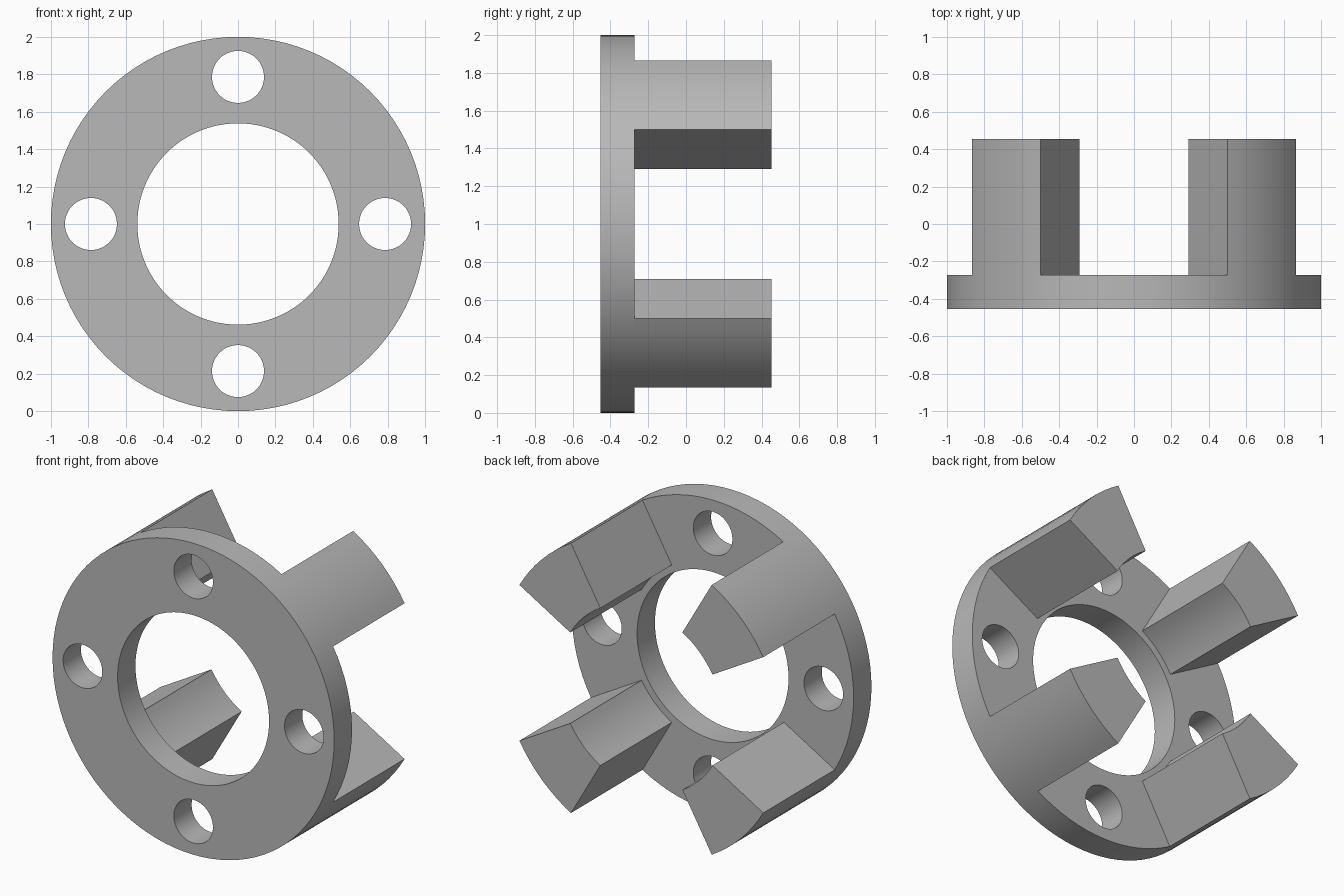
import bpy
import bmesh
from math import cos, sin, radians
from mathutils import Matrix, Vector

cube = bpy.data.objects.get("Cube")
if cube:
    bpy.data.objects.remove(cube, do_unlink=True)

FRONT, SHOULDER, BACK = -0.453, -0.272, 0.453
OUTER, BORE, JAW_INNER = 1.0, 0.538, 0.583
HOLE_RADIUS, HOLE_CIRCLE = 0.139, 0.786
CENTRE = Vector((0, 0, 1))

steel = bpy.data.materials.new("plain grey")
steel.use_nodes = True
grey = (0.48, 0.48, 0.48, 1)
steel.diffuse_color = grey
steel.node_tree.nodes["Principled BSDF"].inputs["Base Color"].default_value = grey


def arc(radius, start, end, steps, centre=(0, 0)):
    """Points on an arc in the x-z plane, angles in degrees."""
    angles = [radians(start + (end - start) * i / steps) for i in range(steps + 1)]
    return [(centre[0] + radius * cos(a), centre[1] + radius * sin(a)) for a in angles]


def prism(name, profile, y0, y1):
    """Extrude an x-z profile from y0 to y1."""
    bm = bmesh.new()
    face = bm.faces.new([bm.verts.new((x, y0, z)) for x, z in profile])
    top = bmesh.ops.extrude_face_region(bm, geom=[face])["geom"]
    moved = [v for v in top if isinstance(v, bmesh.types.BMVert)]
    bmesh.ops.translate(bm, verts=moved, vec=(0, y1 - y0, 0))
    bmesh.ops.recalc_face_normals(bm, faces=bm.faces)
    mesh = bpy.data.meshes.new(name)
    bm.to_mesh(mesh)
    bm.free()
    obj = bpy.data.objects.new(name, mesh)
    bpy.context.collection.objects.link(obj)
    mesh.materials.append(steel)
    obj.location = CENTRE
    return obj


def smooth(obj):
    bpy.ops.object.select_all(action="DESELECT")
    obj.select_set(True)
    bpy.context.view_layer.objects.active = obj
    bpy.ops.object.shade_smooth_by_angle(angle=radians(30))


# Flange ring with a central bore and four bolt holes
flange = prism("flange_ring", arc(OUTER, 0, 360, 96)[:-1], FRONT, SHOULDER)
holes = [("bore_cutter", BORE, (0, 0), 96)]
for i in range(4):
    a = radians(90 * i)
    spot = (HOLE_CIRCLE * cos(a), HOLE_CIRCLE * sin(a))
    holes.append((f"bolt_hole_cutter_{i + 1}", HOLE_RADIUS, spot, 48))

bpy.context.view_layer.objects.active = flange
cutters = []
for name, radius, spot, steps in holes:
    cutter = prism(name, arc(radius, 0, 360, steps, spot)[:-1], FRONT - 0.1, SHOULDER + 0.1)
    cutter.hide_render = True
    cutters.append(cutter)
    mod = flange.modifiers.new(name, "BOOLEAN")
    mod.operation = "DIFFERENCE"
    mod.solver = "EXACT"
    mod.object = cutter
    bpy.ops.object.modifier_apply(modifier=mod.name)
for cutter in cutters:
    bpy.data.objects.remove(cutter, do_unlink=True)
smooth(flange)

# Four coupling jaws: ring sectors with radial flanks, flush with the rim
sector = arc(OUTER, 30, 60, 8) + arc(JAW_INNER, 60, 30, 8)
for i in range(4):
    jaw = prism(f"coupling_jaw_{i + 1}", sector, SHOULDER, BACK)
    jaw.data.transform(Matrix.Rotation(radians(90 * i), 4, "Y"))
    smooth(jaw)
